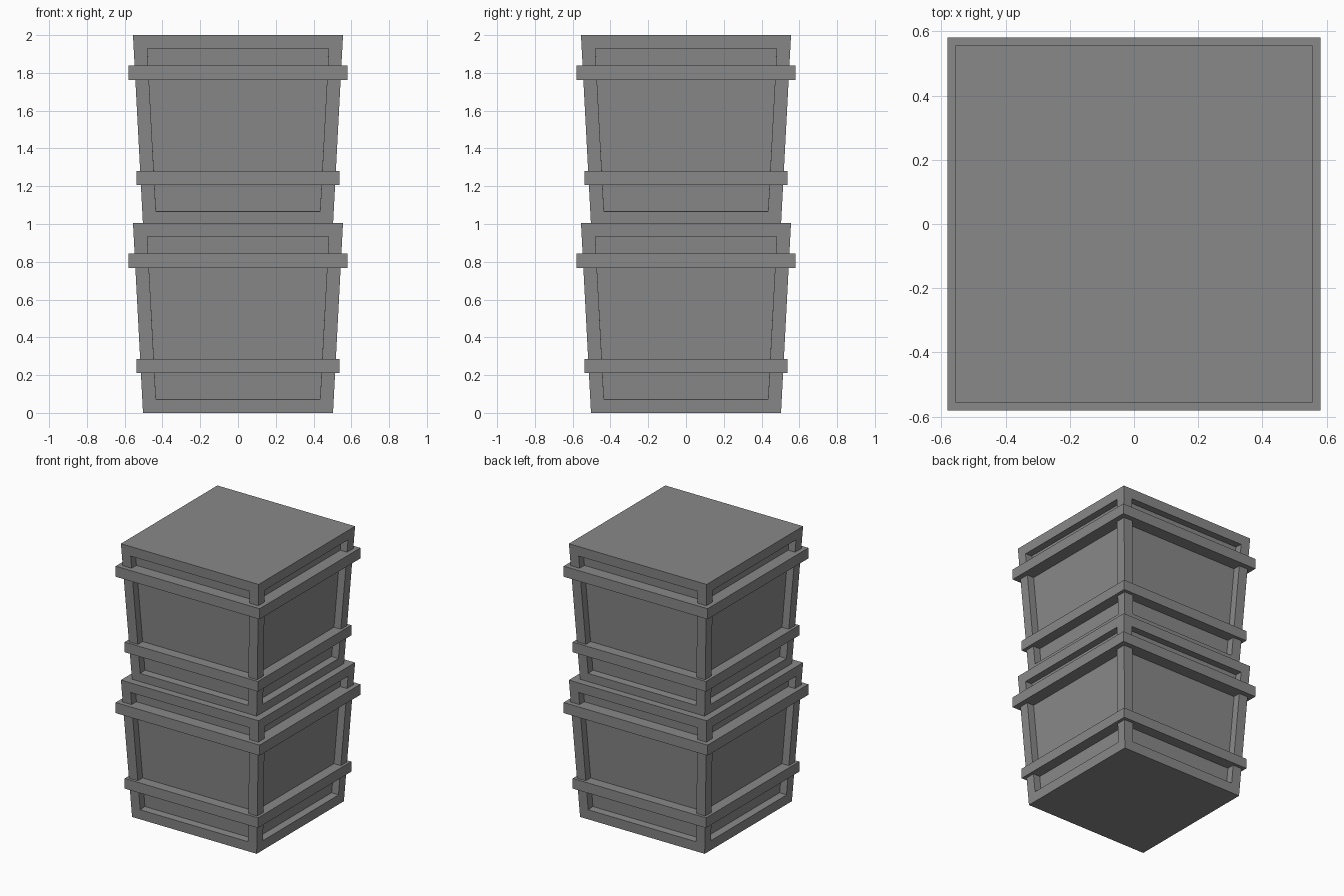
import bpy
import bmesh

# Remove the default cube
cube = bpy.data.objects.get("Cube")
if cube:
    bpy.data.objects.remove(cube, do_unlink=True)

CRATE_HEIGHT = 1.005
STACK_STEP = 0.995
BOTTOM_HALF, TOP_HALF = 0.503, 0.556
FRAME_WIDTH, PANEL_DEPTH = 0.072, 0.055

# Single grey paint
grey = bpy.data.materials.new("mid_grey")
grey.use_nodes = True
colour = (0.25, 0.25, 0.25, 1.0)
grey.diffuse_color = colour
shader = next(n for n in grey.node_tree.nodes if n.type == "BSDF_PRINCIPLED")
shader.inputs["Base Color"].default_value = colour


def add_object(name, bm, z):
    bmesh.ops.recalc_face_normals(bm, faces=bm.faces)
    mesh = bpy.data.meshes.new(name)
    bm.to_mesh(mesh)
    bm.free()
    mesh.materials.append(grey)
    obj = bpy.data.objects.new(name, mesh)
    obj.location.z = z
    bpy.context.collection.objects.link(obj)
    return obj


def square(bm, half, z):
    corners = ((-1, -1), (1, -1), (1, 1), (-1, 1))
    return [bm.verts.new((x * half, y * half, z)) for x, y in corners]


def bridge(bm, a, b):
    return [bm.faces.new((a[i], a[i - 3], b[i - 3], b[i])) for i in range(4)]


def crate_body(name, z):
    """Tapered box with a recessed panel in every side."""
    bm = bmesh.new()
    low, high = square(bm, BOTTOM_HALF, 0), square(bm, TOP_HALF, CRATE_HEIGHT)
    sides = bridge(bm, low, high)
    bm.faces.new(low[::-1])
    bm.faces.new(high)
    bm.normal_update()
    bmesh.ops.inset_individual(bm, faces=sides, thickness=FRAME_WIDTH,
                               use_even_offset=True)
    bmesh.ops.inset_individual(bm, faces=sides, thickness=0,
                               depth=-PANEL_DEPTH)
    return add_object(name, bm, z)


def band(name, half, inner, z0, z1, z):
    """Square hoop around a crate, its inner side buried in the panels."""
    bm = bmesh.new()
    loops = [square(bm, h, level) for h, level in
             ((half, z0), (half, z1), (inner, z1), (inner, z0))]
    for i in range(4):
        bridge(bm, loops[i - 1], loops[i])
    return add_object(name, bm, z)


# Two stacked crates, each with two bands
for label, z in (("lower", 0), ("upper", STACK_STEP)):
    crate_body(label + "_crate_body", z)
    band(label + "_crate_top_band", 0.581, 0.42, 0.767, 0.844, z)
    band(label + "_crate_bottom_band", 0.538, 0.42, 0.211, 0.285, z)
